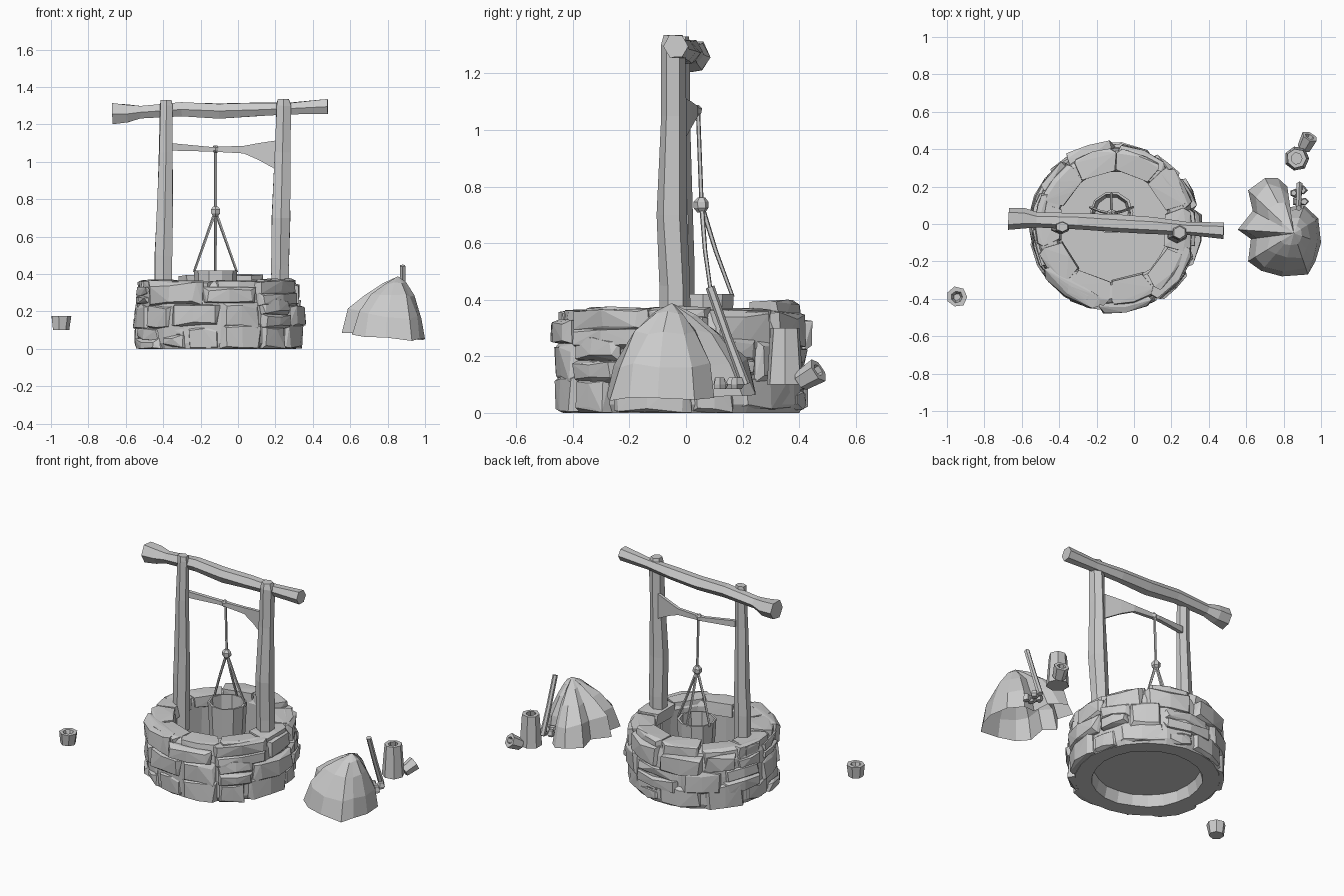
import bpy, bmesh, math, random
from mathutils import Vector

random.seed(11)
if "Cube" in bpy.data.objects:
    bpy.data.objects.remove(bpy.data.objects["Cube"], do_unlink=True)

grey = bpy.data.materials.new("stone grey")
grey.use_nodes = True
colour = (0.6, 0.6, 0.6, 1)
grey.diffuse_color = colour
grey.node_tree.nodes["Principled BSDF"].inputs["Base Color"].default_value = colour
WELL = Vector((-0.11, -0.015, 0))


def finish(bm, name):
    bmesh.ops.recalc_face_normals(bm, faces=bm.faces)
    mesh = bpy.data.meshes.new(name)
    bm.to_mesh(mesh)
    bm.free()
    mesh.materials.append(grey)
    obj = bpy.data.objects.new(name, mesh)
    bpy.context.collection.objects.link(obj)
    return obj


def bridge(bm, rings, loop=False):
    n = len(rings[0])
    pairs = list(zip(rings, rings[1:])) + ([(rings[-1], rings[0])] if loop else [])
    for a, b in pairs:
        for i in range(n):
            j = (i + 1) % n
            bm.faces.new((a[i], a[j], b[j], b[i]))


def lathe(name, profile, sides, centre, jitter=0.0, loop=False, caps=()):
    """Spin (radius, height) points round a vertical axis."""
    bm = bmesh.new()
    rings = []
    for r, z in profile:
        ring = []
        for i in range(sides):
            a = math.tau * i / sides
            rr = r + random.uniform(-jitter, jitter)
            ring.append(bm.verts.new((centre[0] + rr * math.cos(a),
                                      centre[1] + rr * math.sin(a), centre[2] + z)))
        rings.append(ring)
    bridge(bm, rings, loop)
    for k in caps:
        bm.faces.new(rings[k])
    return finish(bm, name)


def limb(name, path, sides=6, jitter=0.0, squash=1.0):
    """Sweep a polygon along (x, y, z, radius) points; squash flattens it."""
    bm = bmesh.new()
    pts = [Vector(p[:3]) for p in path]
    axis = (pts[-1] - pts[0]).normalized()
    u = axis.cross(Vector((0, 1, 0))).normalized()
    v = axis.cross(u)
    rings = []
    for p, q in zip(pts, path):
        ring = []
        for i in range(sides):
            a = math.tau * (i + 0.5) / sides
            r = q[3] * (1 + random.uniform(-jitter, jitter))
            ring.append(bm.verts.new(p + u * r * math.cos(a) + v * r * squash * math.sin(a)))
        rings.append(ring)
    bridge(bm, rings)
    bm.faces.new(rings[0])
    bm.faces.new(rings[-1])
    return finish(bm, name)


def hull(bm, points):
    verts = [bm.verts.new(p) for p in points]
    out = bmesh.ops.convex_hull(bm, input=verts)
    spare = [g for g in out["geom_interior"] + out["geom_unused"]
             if isinstance(g, bmesh.types.BMVert) and g.is_valid]
    bmesh.ops.delete(bm, geom=list(set(spare)), context='VERTS')


def wall_stone(bm, a0, a1, z0, z1, r_in, r_out, rough=0.012):
    """Wedge of masonry with a chipped, inset outer face."""
    am, zm = (a0 + a1) / 2, (z0 + z1) / 2
    pts = []
    for r, inset in ((r_in, 1.0), (r_out - 0.025, 1.0), (r_out, 0.82)):
        for a in (a0, am, a1):
            for z in (z0, z1):
                k = inset * random.uniform(0.85, 1.04)
                ang = am + (a - am) * k
                rad = r + random.uniform(-0.01, 0.006)
                height = zm + (z - zm) * k + random.uniform(-rough, rough)
                pts.append(WELL + Vector((rad * math.cos(ang), rad * math.sin(ang),
                                          max(0.002, height))))
    hull(bm, pts)


# Well ring, open underneath, and the floor inside it
lathe("well_ring", [(0.322, 0.0), (0.42, 0.0), (0.433, 0.03), (0.432, 0.2), (0.425, 0.3),
                    (0.405, 0.35), (0.385, 0.362), (0.31, 0.358), (0.297, 0.33), (0.305, 0.08)],
      22, WELL, 0.005, loop=True)
lathe("well_floor", [(0.31, 0.07)], 22, WELL, caps=(0,))

# Uneven courses of rough stones: wide blocks mixed with pairs of thin ones
bm = bmesh.new()
for z0, z1, r, count in ((0.0, 0.13, 0.448, 12), (0.11, 0.25, 0.458, 11),
                         (0.225, 0.345, 0.447, 10)):
    a0 = random.random()
    widths = [random.uniform(0.65, 1.35) for _ in range(count)]
    for w in widths:
        a1 = a0 + math.tau * w / sum(widths)
        low, high = z0 + random.uniform(-0.015, 0.02), z1 + random.uniform(-0.025, 0.02)
        reach = r + random.uniform(-0.012, 0.016)
        if random.random() < 0.2:
            split = (low + high) / 2
            wall_stone(bm, a0, a1, low, split, 0.39, reach)
            wall_stone(bm, a0, a1, split, high, 0.39, reach - 0.01)
        else:
            wall_stone(bm, a0, a1, low, high, 0.39, reach)
        a0 = a1
finish(bm, "wall_stones")

# Flat stones round the rim, a couple of them standing proud
bm = bmesh.new()
for i in range(10):
    a0 = 0.9 + math.tau * i / 10
    lift = 0.028 if i in (0, 1) else random.uniform(-0.004, 0.006)
    wall_stone(bm, a0, a0 + 0.62, 0.29, 0.368 + lift,
               0.302 + random.uniform(-0.012, 0.012), 0.42, 0.004)
finish(bm, "rim_stones")

# Two posts and the top beam
limb("left_post", [(-0.398, -0.015, 0.2, 0.052), (-0.398, -0.012, 0.5, 0.054),
                   (-0.392, -0.012, 0.68, 0.05), (-0.385, -0.022, 1.05, 0.042),
                   (-0.383, -0.015, 1.3, 0.039), (-0.383, -0.015, 1.33, 0.034)], 6, 0.08, 0.8)
limb("right_post", [(0.225, -0.035, 0.2, 0.054), (0.226, -0.038, 0.45, 0.054),
                    (0.23, -0.052, 0.7, 0.054), (0.238, -0.045, 1.05, 0.045),
                    (0.244, -0.045, 1.3, 0.044), (0.244, -0.045, 1.335, 0.034)], 6, 0.08)
limb("top_beam", [(-0.67, 0.03, 1.257, 0.06), (-0.59, 0.03, 1.256, 0.058),
                  (-0.52, 0.022, 1.265, 0.04), (-0.3, 0.015, 1.28, 0.045),
                  (-0.1, 0.0, 1.272, 0.048), (0.1, -0.01, 1.278, 0.044),
                  (0.28, -0.025, 1.285, 0.034), (0.48, -0.035, 1.295, 0.043)], 6, 0.12)

# Crossbar that flares into a brace beside the right post
bm = bmesh.new()
rings = []
for x, low, high, y, t in ((-0.36, 1.06, 1.1, 0.0, 0.012), (-0.15, 1.055, 1.08, 0.035, 0.012),
                           (0.03, 1.045, 1.085, 0.03, 0.01), (0.11, 1.01, 1.1, 0.01, 0.01),
                           (0.21, 0.955, 1.115, -0.02, 0.01)):
    rings.append([bm.verts.new((x, y + s, z)) for s, z in
                  ((-t, low), (t, low), (t, high), (-t, high))])
bridge(bm, rings)
bm.faces.new(rings[0])
bm.faces.new(rings[-1])
finish(bm, "crossbar")

# Rope, knots and the three bucket lines
knot = (-0.12, 0.055, 0.735)
limb("rope", [(-0.12, 0.042, 1.08, 0.008), (*knot, 0.008)], 5)
for name, (x, y, z), r in (("lower_knot", knot, 0.027), ("upper_knot", (-0.12, 0.035, 1.068), 0.02)):
    limb(name, [(x, y, z - r, r * 0.5), (x, y, z - r * 0.4, r),
                (x, y, z + r * 0.4, r), (x, y, z + r, r * 0.5)], 6, 0.1)
for name, end in (("left_line", (-0.235, 0.09, 0.41)), ("right_line", (-0.005, 0.09, 0.41)),
                  ("back_line", (-0.12, 0.165, 0.41))):
    mid = [(k + e) / 2 + d for k, e, d in zip(knot, end, (0, -0.005, 0))]
    limb(name, [(*knot, 0.009), (*mid, 0.008), (*end, 0.007)], 5)

# Hanging bucket and the small pots
def pot(name, centre, bottom, top, height, wall, floor, sides):
    lathe(name, [(bottom, 0), (top, height), (top - wall, height), (bottom - wall, floor)],
          sides, centre, 0.003, caps=(0, -1))

pot("bucket", (-0.12, 0.06, 0.15), 0.1, 0.115, 0.27, 0.012, 0.02, 10)
pot("left_pot", (-0.947, -0.39, 0.1), 0.044, 0.055, 0.075, 0.025, 0.03, 7)
pot("tall_pot", (0.87, 0.35, 0.1), 0.068, 0.053, 0.2, 0.022, 0.14, 7)
fallen = lathe("fallen_pot", [(0.036, -0.045), (0.044, 0.035), (0.024, 0.035), (0.02, -0.01)],
               6, (0, 0, 0), 0.003, caps=(0, -1))
fallen.location = (0.925, 0.44, 0.135)
fallen.rotation_euler = (-0.9, 0.7, 0)

# Boulder: one open-bottomed shell shrinking from its outline to a peak
outline = [(1.0, -0.1), (0.985, 0.03), (0.91, 0.1), (0.83, 0.09), (0.82, 0.2), (0.77, 0.245),
           (0.7, 0.245), (0.61, 0.18), (0.635, 0.07), (0.555, -0.03), (0.625, -0.08),
           (0.61, -0.2), (0.68, -0.25), (0.79, -0.28), (0.93, -0.27), (0.97, -0.2)]
peak = Vector((0.855, -0.05, 0.388))
bm = bmesh.new()
rings = []
for k, z in ((1.0, 0.05), (0.87, 0.17), (0.58, 0.285), (0.28, 0.35)):
    ring = []
    for x, y in outline:
        s = k * (random.uniform(0.94, 1.05) if k < 1 else 1)
        foot = 0.18 * max(0, 0.8 - x) if k > 0.8 else 0
        ring.append(bm.verts.new((peak.x + (x - peak.x) * s, peak.y + (y - peak.y) * s,
                                  z + foot + random.uniform(-0.01, 0.01))))
    rings.append(ring)
bridge(bm, rings)
tip = bm.verts.new(peak)
for a, b in zip(rings[-1], rings[-1][1:] + rings[-1][:1]):
    bm.faces.new((a, b, tip))
finish(bm, "boulder")

# Leaning stick with pebbles at its foot
limb("stick", [(0.88, 0.085, 0.445, 0.016), (0.882, 0.15, 0.26, 0.016),
               (0.885, 0.21, 0.1, 0.018)], 6, 0.05)
for x, y in ((0.855, 0.165), (0.9, 0.18), (0.875, 0.12), (0.91, 0.12)):
    limb("pebble", [(x, y, 0.085, 0.02), (x, y, 0.1, 0.026), (x, y, 0.125, 0.016)], 5, 0.2)
